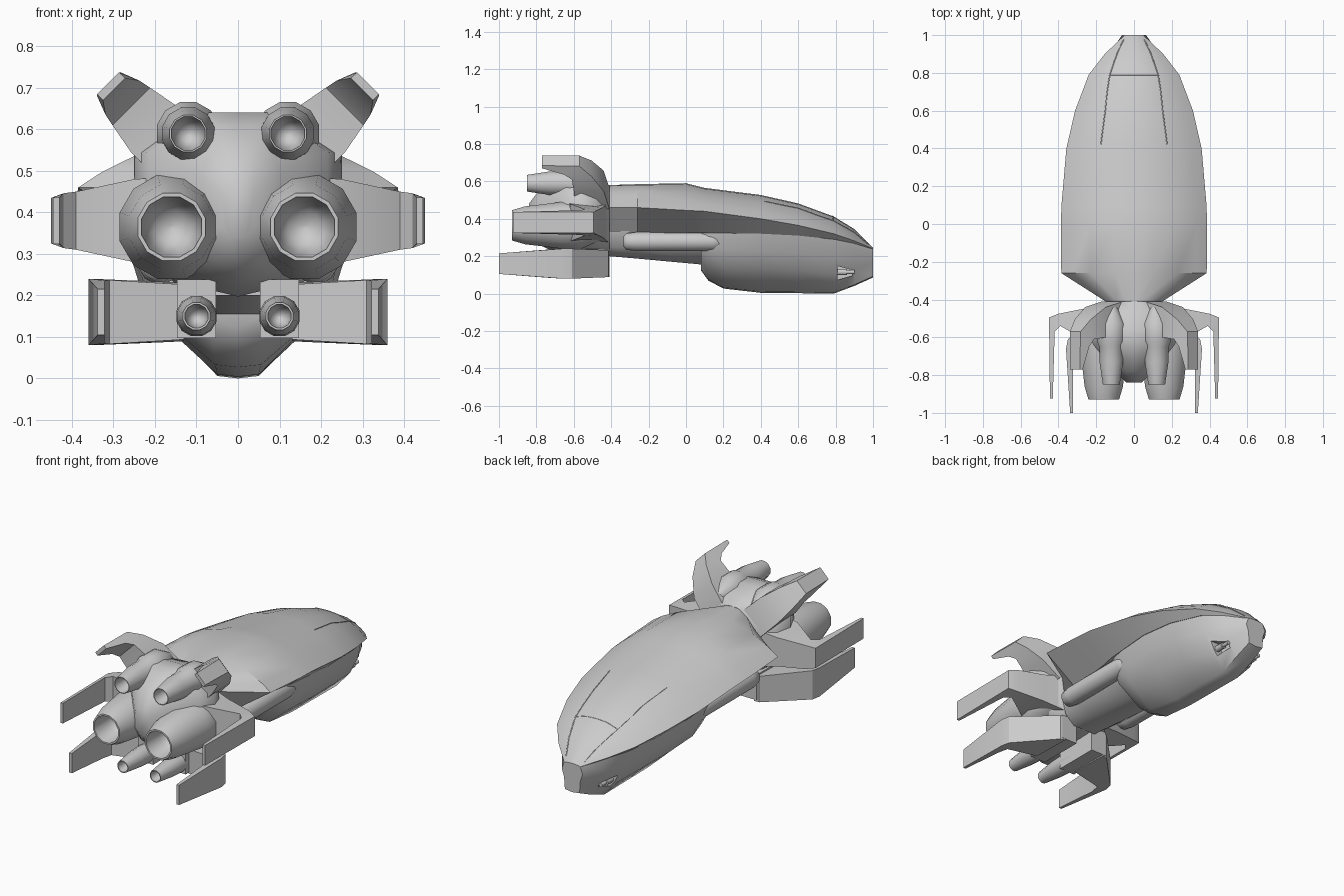
import bpy, bmesh, math
from mathutils import Vector

if "Cube" in bpy.data.objects:
    bpy.data.objects.remove(bpy.data.objects["Cube"])


def finish(name, bm, mirror=False, angle=30):
    bmesh.ops.remove_doubles(bm, verts=bm.verts, dist=1e-5)
    bmesh.ops.recalc_face_normals(bm, faces=bm.faces)
    me = bpy.data.meshes.new(name)
    bm.to_mesh(me)
    bm.free()
    ob = bpy.data.objects.new(name, me)
    bpy.context.collection.objects.link(ob)
    if mirror:
        ob.modifiers.new("mirror", 'MIRROR')
    if angle:
        bpy.ops.object.select_all(action='DESELECT')
        ob.select_set(True)
        bpy.context.view_layer.objects.active = ob
        bpy.ops.object.shade_smooth_by_angle(angle=math.radians(angle))
    return ob


def loft(name, rings, mirror=False, angle=30):
    """Skin closed rings of equal length and cap both ends."""
    bm = bmesh.new()
    vs = [[bm.verts.new(p) for p in r] for r in rings]
    n = len(vs[0])
    for a, b in zip(vs, vs[1:]):
        for i in range(n):
            j = (i + 1) % n
            bm.faces.new((a[i], a[j], b[j], b[i]))
    bm.faces.new(vs[0])
    bm.faces.new(vs[-1])
    return finish(name, bm, mirror, angle)


def sym(y, half):
    """Full ring from a half outline that starts and ends on x = 0."""
    return [(x, y, z) for x, z in half] + [(-x, y, z) for x, z in half[-2:0:-1]]


def lathe(name, x, z, profile, sides=12, angle=50):
    """Turn a (y, radius) profile about an axis along y, mirrored."""
    rings = [[(x + r * math.cos((k + .5) * math.tau / sides), y,
               z + r * math.sin((k + .5) * math.tau / sides)) for k in range(sides)]
             for y, r in profile]
    return loft(name, rings, True, angle)


def fin(name, x0, z0, deg, sections):
    """Swept fin: sections (outer r, y, half width, inner r, y, half width)."""
    a = math.radians(deg)
    d, t = Vector((math.cos(a), 0, math.sin(a))), Vector((-math.sin(a), 0, math.cos(a)))
    o = Vector((x0, 0, z0))

    def pt(r, y, h):
        return o + d * r + t * h + Vector((0, y, 0))
    loft(name, [[pt(ro, yo, ho), pt(ro, yo, -ho), pt(ri, yi, -hi), pt(ri, yi, hi)]
                for ro, yo, ho, ri, yi, hi in sections], True)


# Upper shell: y, half width, top z, edge z, lower edge x, lower edge z
shell = [(-.41, .15, .58, .46, .13, .325), (-.26, .385, .585, .46, .19, .325),
         (0, .387, .59, .445, .22, .325), (.1, .384, .565, .44, .24, .325),
         (.4, .358, .527, .40, .27, .32), (.6, .312, .482, .365, .255, .31),
         (.79, .24, .412, .32, .205, .29), (.9, .155, .345, .282, .135, .268),
         (1, .05, .246, .24, .048, .235)]
rings = []
for y, w, zt, ze, wl, zl in shell:
    h = zt - ze
    rings.append(sym(y, [(0, zt), (.26 * w, zt - .04 * h), (.6 * w, ze + .68 * h),
                         (.85 * w, ze + .3 * h), (w, ze), (wl, zl), (0, zl)]))
hull = loft("upper_hull", rings)

# Belly: y, top x, top z, middle x, middle z, bottom x, bottom z
belly = [(.08, .215, .33, .17, .2, .06, .13), (.12, .235, .33, .175, .17, .06, .075),
         (.2, .25, .33, .18, .14, .055, .033), (.4, .268, .325, .18, .13, .05, .01),
         (.6, .253, .315, .165, .12, .05, .008), (.79, .204, .295, .135, .10, .05, .006),
         (.9, .134, .27, .1, .13, .05, .047), (1, .05, .24, .05, .16, .045, .092)]
body = loft("belly", [sym(y, [(0, a2), (a1, a2), ((a1 + b1) / 2 + .014, (a2 + b2) / 2),
                              (b1, b2), (c1, c2), (0, c2 - .006)])
                      for y, a1, a2, b1, b2, c1, c2 in belly], angle=40)

# Gun recess in the cheeks, with a barrel in each
cut = bmesh.new()
bmesh.ops.create_cube(cut, size=1)
bmesh.ops.scale(cut, vec=(.09, .08, .075), verts=cut.verts)
for v in cut.verts:
    if v.co.y > 0:
        v.co.z *= .4
bmesh.ops.translate(cut, vec=(.12, .85, .11), verts=cut.verts)
cutter = finish("recess_cutter", cut, True, 0)
cutter.hide_render = True
cutter.hide_viewport = True
m = body.modifiers.new("recess", 'BOOLEAN')
m.operation = 'DIFFERENCE'
m.object = cutter
lathe("cheek_gun", .105, .115, [(.81, .018), (.86, .018), (.861, .011), (.9, .011)], 8)

# Rear fuselage under the shell, with side pods
loft("rear_fuselage", [sym(y, [(0, .335), (w, .335), (w * .85, .25), (.07, zb), (0, zb)])
                       for y, w, zb in [(-.41, .15, .20), (-.26, .185, .187), (.12, .21, .152)]],
     angle=50)
pod = [(-.335, .028), (-.32, .045), (-.27, .052), (.14, .052), (.18, .045), (.195, .028)]
lathe("side_pod", .188, .278, pod, 12)

# Engine block between the nozzles
block = [(-.41, .15, .20, .58), (-.48, .22, .197, .61), (-.56, .25, .197, .64),
         (-.64, .215, .21, .64), (-.71, .16, .225, .61), (-.78, .10, .26, .56),
         (-.84, .04, .33, .48)]
loft("engine_block", [sym(y, [(0, t), (.4 * w, t), (w, t - .22 * (t - b)),
                              (w, b + .25 * (t - b)), (.5 * w, b + .07 * (t - b)), (0, b)])
                      for y, w, b, t in block], angle=60)

# Engine nozzles with hollow mouths
lathe("upper_engine", .12, .59, [(-.44, .03), (-.53, .078), (-.62, .078), (-.65, .066),
                                 (-.73, .065), (-.85, .046), (-.85, .042), (-.78, .035),
                                 (-.75, .02), (-.745, .002)])
lathe("main_engine", .16, .365, [(-.45, .08), (-.56, .13), (-.66, .13), (-.76, .117), (-.86, .105),
                                 (-.93, .084), (-.93, .075), (-.83, .064), (-.78, .04),
                                 (-.77, .002)])
lathe("lower_engine", .10, .15, [(-.6, .05), (-.7, .05), (-.76, .047), (-.87, .034),
                                 (-.87, .029), (-.82, .024), (-.80, .012), (-.797, .001)])
box = bmesh.new()
bmesh.ops.create_cube(box, size=1)
bmesh.ops.scale(box, vec=(.095, .26, .14), verts=box.verts)
bmesh.ops.translate(box, vec=(.1, -.54, .168), verts=box.verts)
finish("lower_engine_housing", box, True)

# Three pairs of swept fins
fin("upper_fin", .112, .51, 45, [
    (0, -.41, .08, 0, -.6, .08), (.13, -.44, .078, .13, -.6, .078),
    (.225, -.505, .06, .205, -.61, .064), (.282, -.57, .04, .235, -.65, .058),
    (.284, -.77, .037, .264, -.77, .038)])
fin("middle_fin", .10, .38, 0, [
    (0, -.41, .11, 0, -.64, .11), (.15, -.445, .08, .15, -.62, .1),
    (.30, -.475, .066, .29, -.54, .07), (.35, -.495, .055, .32, -.57, .066),
    (.345, -.925, .056, .33, -.925, .056)])
fin("lower_fin", .10, .16, 0, [
    (.03, -.41, .07, .03, -.64, .066), (.06, -.415, .072, .06, -.645, .068),
    (.25, -.61, .08, .21, -.67, .077), (.26, -.66, .08, .222, -.73, .076),
    (.238, -1, .055, .222, -1, .055)])

# Canopy seams laid on the shell
bpy.context.view_layer.update()


def seam(name, pts):
    cu = bpy.data.curves.new(name, 'CURVE')
    cu.dimensions = '3D'
    cu.bevel_depth = .003
    cu.bevel_resolution = 0
    sp = cu.splines.new('POLY')
    sp.points.add(len(pts) - 1)
    for p, (x, y) in zip(sp.points, pts):
        hit, loc, _, _ = hull.ray_cast((x, y, 2), (0, 0, -1))
        p.co = (x, y, loc.z if hit else .4, 1)
    bpy.context.collection.objects.link(bpy.data.objects.new(name, cu))


for s in (1, -1):
    seam("canopy_side_seam", [(s * x, y) for x, y in
                              [(.175, .42), (.165, .5), (.152, .6), (.142, .7),
                               (.128, .79), (.09, .9), (.055, .975)]])
seam("canopy_cross_seam", [(-.128 + .032 * i, .785) for i in range(9)])
